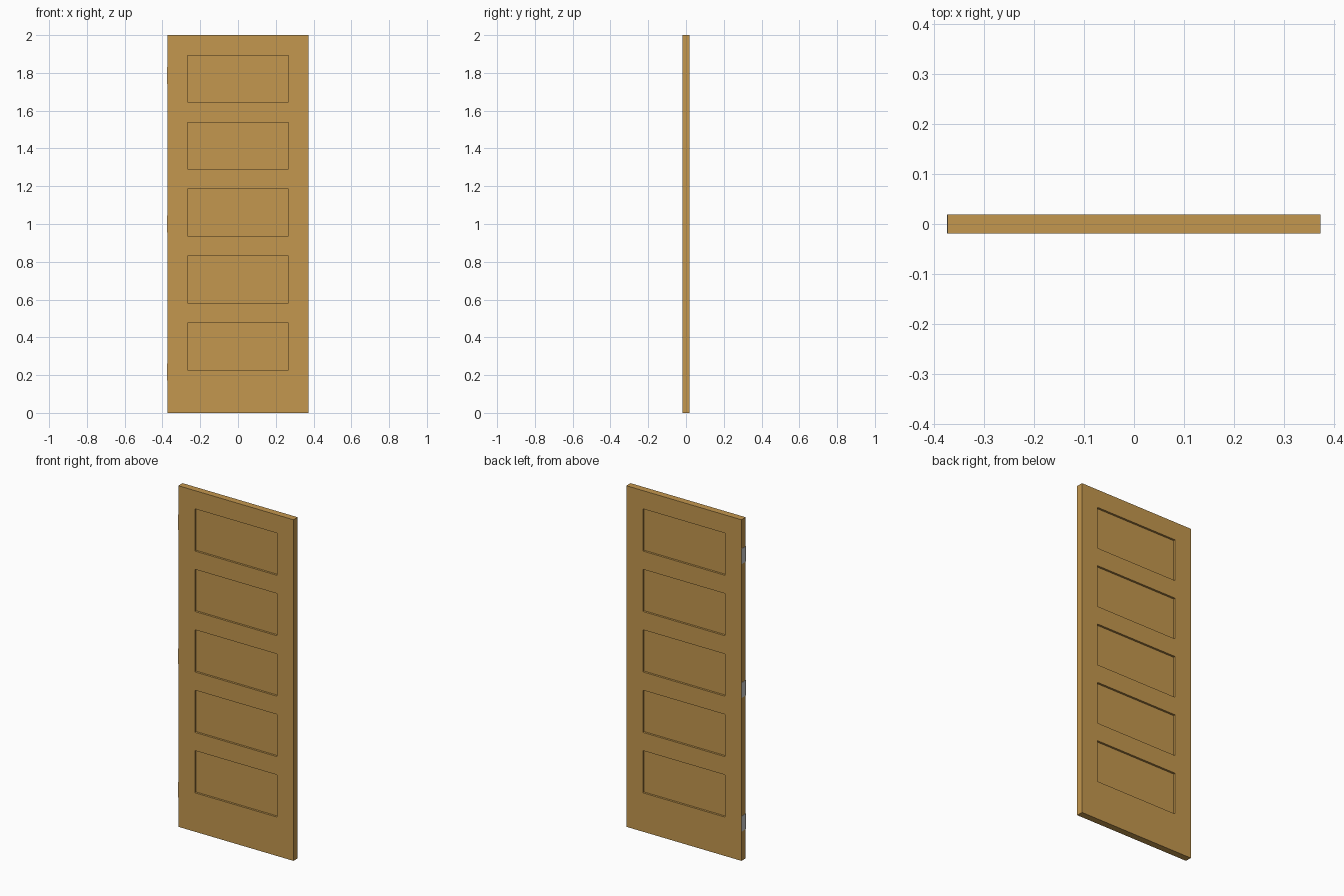
import bpy, bmesh
from mathutils import Vector

if "Cube" in bpy.data.objects:
    bpy.data.objects.remove(bpy.data.objects["Cube"])

X0, X1 = -0.3735, 0.3735      # door edges
T = 0.0195                    # half thickness
RAIL, PANEL_H = 0.107, 0.2474
RECESS = 0.012


def material(name, rgb):
    m = bpy.data.materials.new(name)
    m.diffuse_color = (*rgb, 1)
    m.use_nodes = True
    m.node_tree.nodes["Principled BSDF"].inputs["Base Color"].default_value = m.diffuse_color
    return m


def add_object(name, bm, mat):
    me = bpy.data.meshes.new(name)
    bm.to_mesh(me)
    bm.free()
    me.materials.append(mat)
    ob = bpy.data.objects.new(name, me)
    bpy.context.collection.objects.link(ob)
    return ob


def box(lo, hi):
    bm = bmesh.new()
    bmesh.ops.create_cube(bm, size=1)
    for v in bm.verts:
        v.co = Vector([(a + b) / 2 + c * (b - a) for a, b, c in zip(lo, hi, v.co)])
    return bm


def bisect(bm, co, no):
    bmesh.ops.bisect_plane(bm, geom=bm.verts[:] + bm.edges[:] + bm.faces[:],
                           plane_co=co, plane_no=no)


wood = material("warm wood", (0.55, 0.31, 0.077))
metal = material("light grey metal", (0.6, 0.6, 0.6))

# Door slab, cut along the panel borders
bm = box((X0, -T, 0), (X1, T, 2))
for x in (X0 + RAIL, X1 - RAIL):
    bisect(bm, (x, 0, 0), (1, 0, 0))
panels = []
for i in range(5):
    top = 2 - RAIL - i * (RAIL + PANEL_H)
    panels.append((top - PANEL_H, top))
    for z in panels[-1]:
        bisect(bm, (0, 0, z), (0, 0, 1))
bm.normal_update()

# Five recessed panels on both sides
faces = []
for f in bm.faces:
    c = f.calc_center_median()
    if abs(f.normal.y) > 0.9 and abs(c.x) < 0.2 and any(a < c.z < b for a, b in panels):
        faces.append(f)
for f in bmesh.ops.extrude_discrete_faces(bm, faces=faces)["faces"]:
    side = 1 if f.calc_center_median().y > 0 else -1
    for v in f.verts:
        v.co.y -= side * RECESS
bmesh.ops.recalc_face_normals(bm, faces=bm.faces[:])
add_object("door_slab", bm, wood)

# Thin hinge leaves on the left edge
for name, z in (("lower", 0.217), ("middle", 1.0), ("upper", 1.785)):
    add_object("hinge_leaf_" + name,
               box((X0 - 0.0015, -T, z - 0.045), (X0 + 0.001, T, z + 0.045)), metal)
